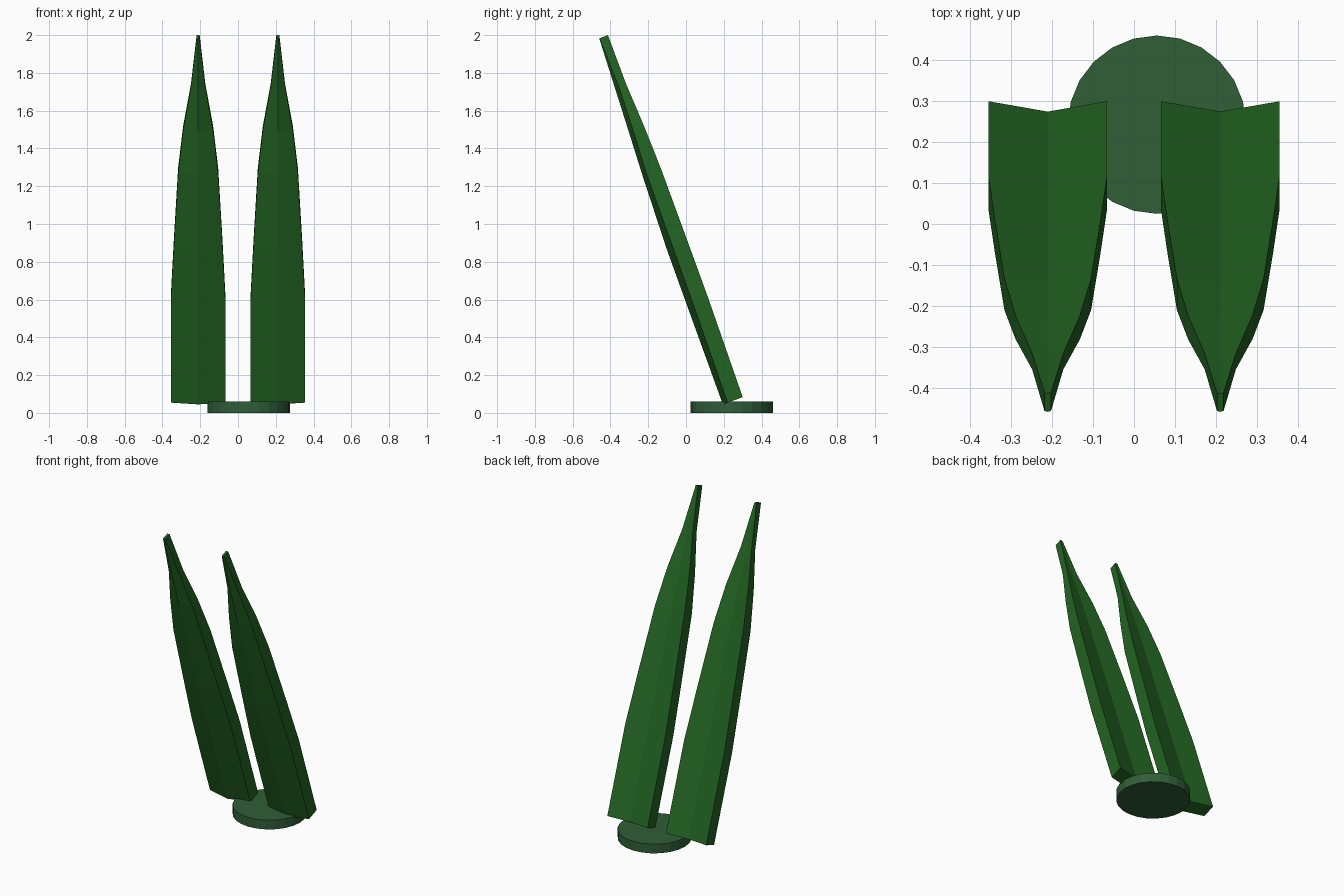
import bpy, bmesh, math

if "Cube" in bpy.data.objects:
    bpy.data.objects.remove(bpy.data.objects["Cube"])


def material(name, rgb):
    m = bpy.data.materials.new(name)
    m.diffuse_color = (*rgb, 1)
    m.use_nodes = True
    m.node_tree.nodes["Principled BSDF"].inputs["Base Color"].default_value = m.diffuse_color
    return m


leaf_green = material("leaf green", (0.016, 0.125, 0.016))
base_green = material("dull base green", (0.03, 0.112, 0.039))

TILT = math.radians(20)          # leaves lean forward
ROOT_Y, ROOT_Z = 0.195, 0.045    # lower end of the front ridge

# Along the leaf: length, half width, depth of front ridge, front edge, back edge, back groove
STATIONS = [
    (0.00, 0.145, 0.000, 0.027, 0.112, 0.085),
    (0.56, 0.145, 0.001, 0.034, 0.120, 0.092),
    (0.88, 0.129, 0.002, 0.036, 0.120, 0.095),
    (1.29, 0.106, 0.015, 0.038, 0.119, 0.100),
    (1.53, 0.079, 0.026, 0.050, 0.112, 0.100),
    (1.77, 0.038, 0.036, 0.058, 0.099, 0.094),
    (2.045, 0.008, 0.048, 0.050, 0.097, 0.096),
]


def make_object(name, bm, mat):
    bmesh.ops.recalc_face_normals(bm, faces=bm.faces)
    me = bpy.data.meshes.new(name)
    bm.to_mesh(me)
    bm.free()
    me.materials.append(mat)
    ob = bpy.data.objects.new(name, me)
    bpy.context.collection.objects.link(ob)
    return ob


def leaf(name, cx):
    """Thick V-folded blade lofted through the stations."""
    bm = bmesh.new()
    c, s = math.cos(TILT), math.sin(TILT)
    rings = []
    for length, w, ridge, front, back, groove in STATIONS:
        section = [(0, ridge), (w, front), (w, back),
                   (0, groove), (-w, back), (-w, front)]
        rings.append([bm.verts.new((cx + x,
                                    ROOT_Y - s * length + c * d,
                                    ROOT_Z + c * length + s * d))
                      for x, d in section])
    for a, b in zip(rings, rings[1:]):
        for i in range(6):
            j = (i + 1) % 6
            bm.faces.new((a[i], a[j], b[j], b[i]))
    # End caps, split along the fold
    for r in (rings[0], rings[-1]):
        bm.faces.new((r[0], r[1], r[2], r[3]))
        bm.faces.new((r[0], r[3], r[4], r[5]))
    return make_object(name, bm, leaf_green)


for side, cx in (("left", -0.211), ("right", 0.211)):
    leaf(side + "_leaf", cx)

# Round base disc
bm = bmesh.new()
bmesh.ops.create_cone(bm, cap_ends=True, segments=24,
                      radius1=0.218, radius2=0.218, depth=0.06)
bmesh.ops.translate(bm, verts=bm.verts, vec=(0.056, 0.243, 0.03))
make_object("base_disc", bm, base_green)
